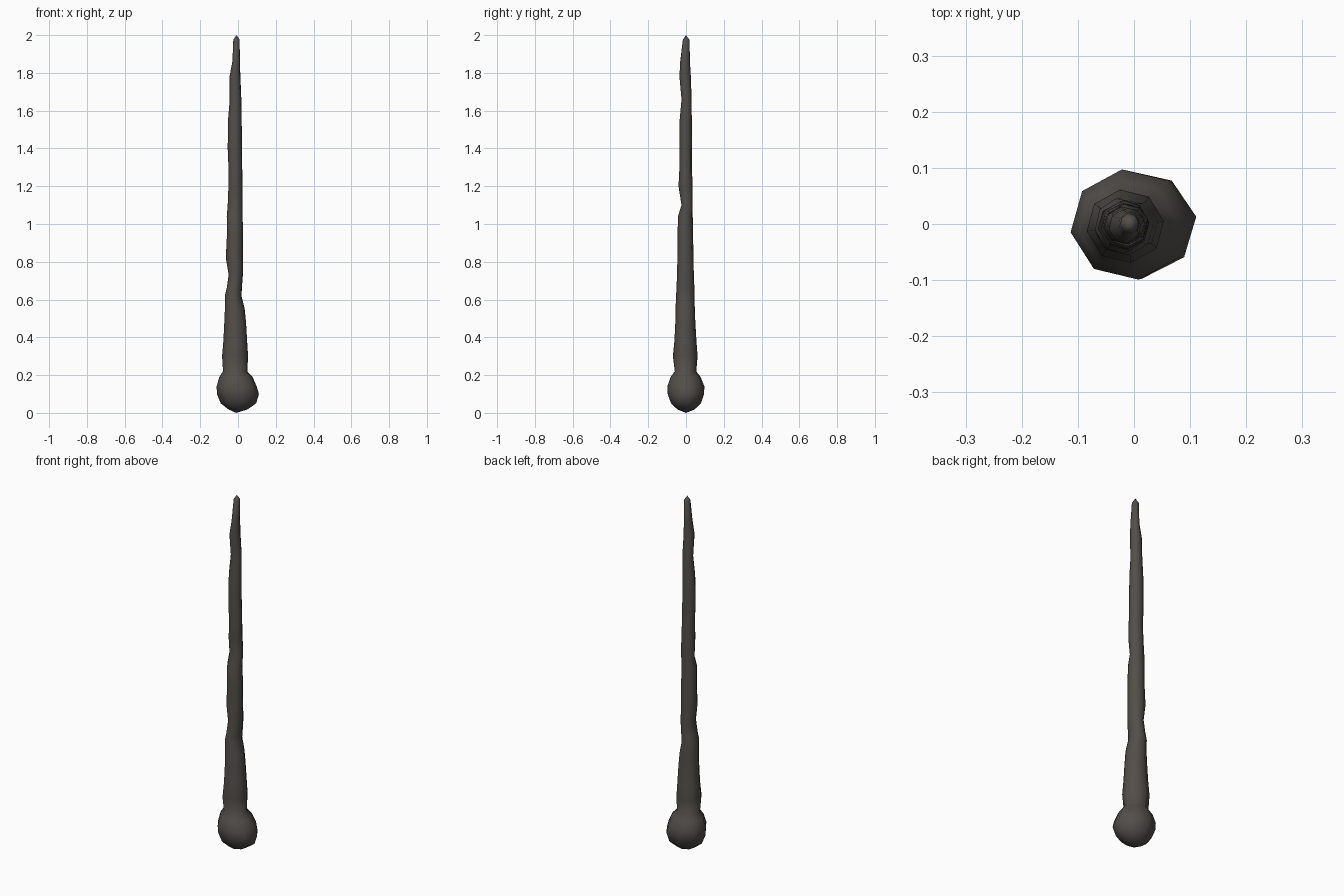
import bpy, bmesh, math

SIDES = 8
TURN = math.radians(8)

# Cross-sections of the club, bottom to top: z, x min, x max, y min, y max
rings = [
    (0.018, -0.05, 0.05, -0.045, 0.045),
    (0.05, -0.092, 0.097, -0.08, 0.08),
    (0.10, -0.113, 0.112, -0.098, 0.097),
    (0.14, -0.114, 0.10, -0.10, 0.098),
    (0.19, -0.10, 0.078, -0.082, 0.078),
    (0.22, -0.08, 0.05, -0.06, 0.055),
    (0.30, -0.085, 0.054, -0.07, 0.062),
    (0.38, -0.078, 0.049, -0.062, 0.056),
    (0.48, -0.073, 0.043, -0.057, 0.05),
    (0.55, -0.07, 0.036, -0.056, 0.047),
    (0.62, -0.07, 0.019, -0.053, 0.046),
    (0.66, -0.06, 0.021, -0.051, 0.045),
    (0.73, -0.05, 0.026, -0.048, 0.042),
    (0.82, -0.065, 0.028, -0.046, 0.04),
    (0.94, -0.059, 0.027, -0.045, 0.038),
    (1.04, -0.06, 0.025, -0.043, 0.036),
    (1.10, -0.055, 0.025, -0.024, 0.036),
    (1.20, -0.051, 0.024, -0.04, 0.036),
    (1.28, -0.05, 0.023, -0.036, 0.032),
    (1.40, -0.055, 0.021, -0.036, 0.032),
    (1.55, -0.053, 0.02, -0.034, 0.031),
    (1.66, -0.044, 0.018, -0.024, 0.03),
    (1.78, -0.045, 0.013, -0.035, 0.026),
    (1.86, -0.03, 0.01, -0.031, 0.021),
    (1.975, -0.025, 0.009, -0.017, 0.019),
]

bm = bmesh.new()
loops = []
for z, x0, x1, y0, y1 in rings:
    cx, cy, rx, ry = (x0 + x1) / 2, (y0 + y1) / 2, (x1 - x0) / 2, (y1 - y0) / 2
    loops.append([bm.verts.new((cx + rx * math.cos(TURN + i * math.tau / SIDES),
                                cy + ry * math.sin(TURN + i * math.tau / SIDES), z))
                  for i in range(SIDES)])

# Shaft walls
for a, b in zip(loops, loops[1:]):
    for i in range(SIDES):
        j = (i + 1) % SIDES
        bm.faces.new((a[i], a[j], b[j], b[i]))

# Pointed ends
bottom = bm.verts.new((-0.01, 0, 0))
tip = bm.verts.new((-0.008, 0, 2.0))
for i in range(SIDES):
    j = (i + 1) % SIDES
    bm.faces.new((loops[0][j], loops[0][i], bottom))
    bm.faces.new((loops[-1][i], loops[-1][j], tip))
bmesh.ops.recalc_face_normals(bm, faces=bm.faces)
for f in bm.faces:
    f.smooth = True

mesh = bpy.data.meshes.new("knobbed_stick")
bm.to_mesh(mesh)
bm.free()
stick = bpy.data.objects.new("knobbed_stick", mesh)
bpy.context.collection.objects.link(stick)

# Dark wood
mat = bpy.data.materials.new("dark_wood")
mat.diffuse_color = (0.085, 0.077, 0.069, 1)
mesh.materials.append(mat)
